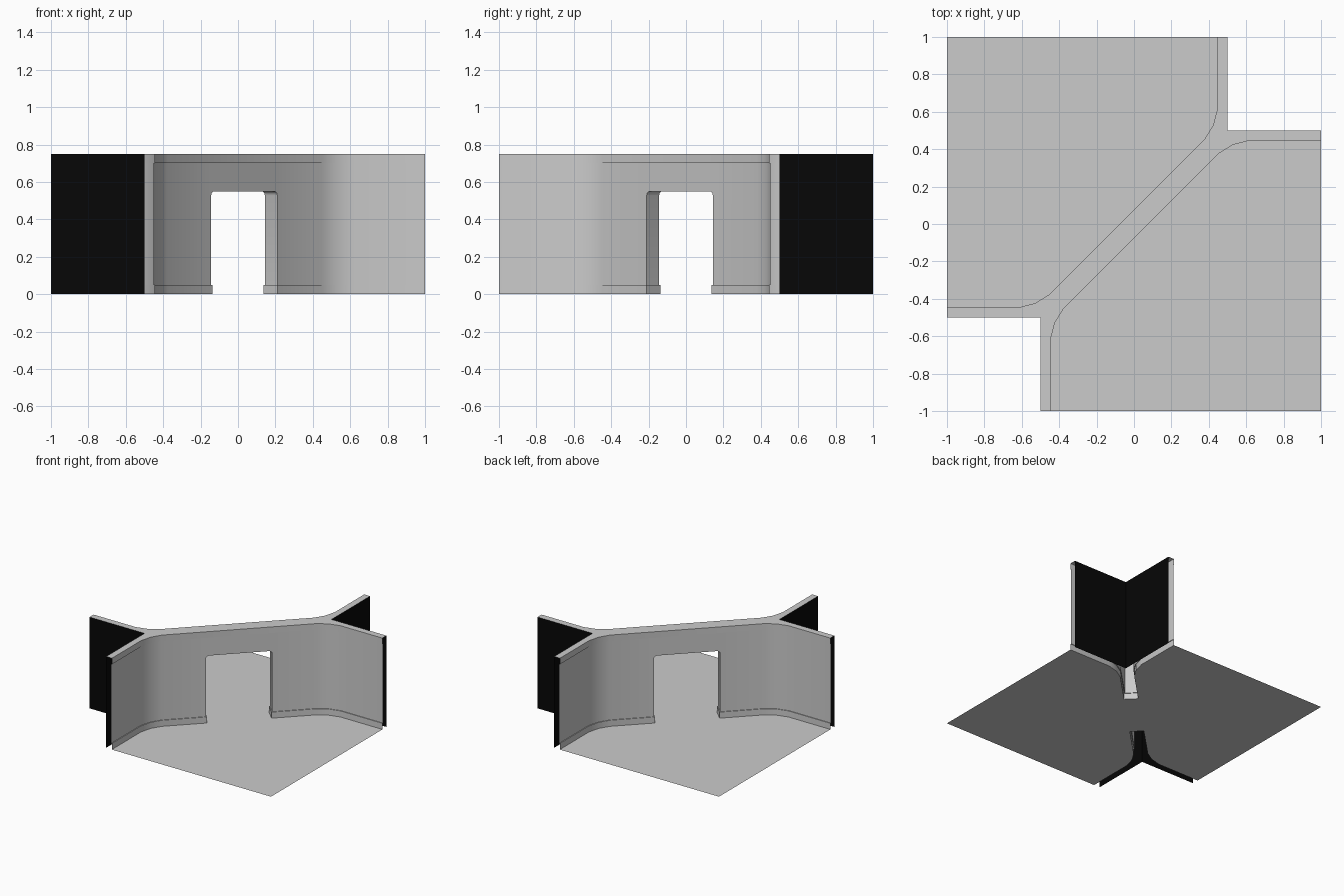
import bpy, bmesh, math

if "Cube" in bpy.data.objects:
    bpy.data.objects.remove(bpy.data.objects["Cube"])

C = math.sqrt(0.5)
H, BAND, STEP = 0.75, 0.05, 0.006      # wall height, trim height, trim projection
HALF_T = 0.075 * C                     # half thickness of the diagonal wall
DOOR, DOOR_H, RAD = 0.25, 0.55, 0.022  # door half width, height, corner radius


def bend(r):
    """Curved wall line from its straight end to the diagonal, set back by r."""
    pts = [(-.447, -1, 0), (-.447, -.62, -8), (-.423, -.528, -25), (-.375, -.45, -40)]
    return [(x - r * math.cos(math.radians(a)), y - r * math.sin(math.radians(a)))
            for x, y, a in pts]


def mirror(path):
    return [(-y, -x) for x, y in reversed(path)]


def swap(path):
    return [(y, x) for x, y in reversed(path)]


def diag(s, t):
    """Point at s along the diagonal and t towards the front-right side."""
    return ((s + t) * C, (s - t) * C)


def at(path, z):
    return [(x, y, z) for x, y in path]


def strips(*rings):
    faces = []
    for a, b in zip(rings, rings[1:]):
        for i in range(len(a) - 1):
            faces.append([a[i], a[i + 1], b[i + 1], b[i]])
    return faces


def make(name, faces, twice=True, color=None):
    """Mesh from faces, optionally repeated with a half turn about z."""
    bm = bmesh.new()
    for k in ((1, -1) if twice else (1,)):
        for f in faces:
            bm.faces.new([bm.verts.new((k * x, k * y, z)) for x, y, z in f])
    bmesh.ops.remove_doubles(bm, verts=bm.verts, dist=1e-5)
    me = bpy.data.meshes.new(name)
    bm.to_mesh(me)
    bm.free()
    ob = bpy.data.objects.new(name, me)
    bpy.context.collection.objects.link(ob)
    if color:
        mat = bpy.data.materials.new(name)
        mat.diffuse_color = color
        mat.use_nodes = True
        mat.node_tree.nodes["Principled BSDF"].inputs["Base Color"].default_value = mat.diffuse_color
        me.materials.append(mat)
    bpy.ops.object.select_all(action='DESELECT')
    ob.select_set(True)
    bpy.context.view_layer.objects.active = ob
    bpy.ops.object.shade_smooth_by_angle(angle=math.radians(35))
    return ob


outer, inner = bend(0), bend(STEP)
t = HALF_T - STEP
full_outer = outer + mirror(outer)
full_inner = inner + mirror(inner)

# Floor on both sides plus the threshold through the doorway
s = DOOR - STEP
make("floor", [at(full_outer + [(1, -1)], 0)])
make("threshold", [at([diag(-s, -HALF_T), diag(-s, HALF_T),
                       diag(s, HALF_T), diag(s, -HALF_T)], 0)], twice=False)

# Skirting, wrapping round the door jamb
side_o = outer + [diag(-s, HALF_T)]
side_i = inner + [diag(-DOOR, t)]
loop_o, loop_i = side_o + swap(side_o), side_i + swap(side_i)
make("skirting", strips(at(loop_o, 0), at(loop_o, BAND), at(loop_i, BAND)))

# Door opening outline as (distance along diagonal, height)
arc = [(DOOR - RAD + RAD * math.cos(a), DOOR_H - RAD + RAD * math.sin(a))
       for a in (0, math.pi / 6, math.pi / 3, math.pi / 2)]
right = [(DOOR, BAND)] + arc
opening = [(-u, z) for u, z in right] + right[::-1]

# Wall faces with the lintel above the door
wall = strips(at(side_i, BAND), at(side_i, H - BAND))
wall += strips(at(mirror(side_i), BAND), at(mirror(side_i), H - BAND))
wall.append([(*diag(u, t), z) for u, z in opening[1:-1]]
            + [(*diag(DOOR, t), H - BAND), (*diag(-DOOR, t), H - BAND)])
make("wall", wall)

# Door lining: jambs and soffit
make("door_lining", strips([(*diag(u, -t), z) for u, z in opening],
                           [(*diag(u, t), z) for u, z in opening]), twice=False)

# Top trim band and cap
make("top_trim", strips(at(full_inner, H - BAND), at(full_outer, H - BAND), at(full_outer, H)))
half = full_outer + [(1, .5), (.5, .5), (.5, 1)]
rest = [(-x, -y) for x, y in full_outer] + [(-1, -.5), (-.5, -.5), (-.5, -1)]
make("wall_cap", [at(half + rest, H)], twice=False)

# Black outer backs of the wall
back = [(1, .5), (.5, .5), (.5, 1)][::-1]
make("outer_back", strips(at(back[::-1], 0), at(back[::-1], H)), color=(.002, .002, .002, 1))
for f in bpy.data.objects["outer_back"].data.polygons:
    f.flip()if f.normal.x + f.normal.y < 0 and f.center.x > 0 else None
